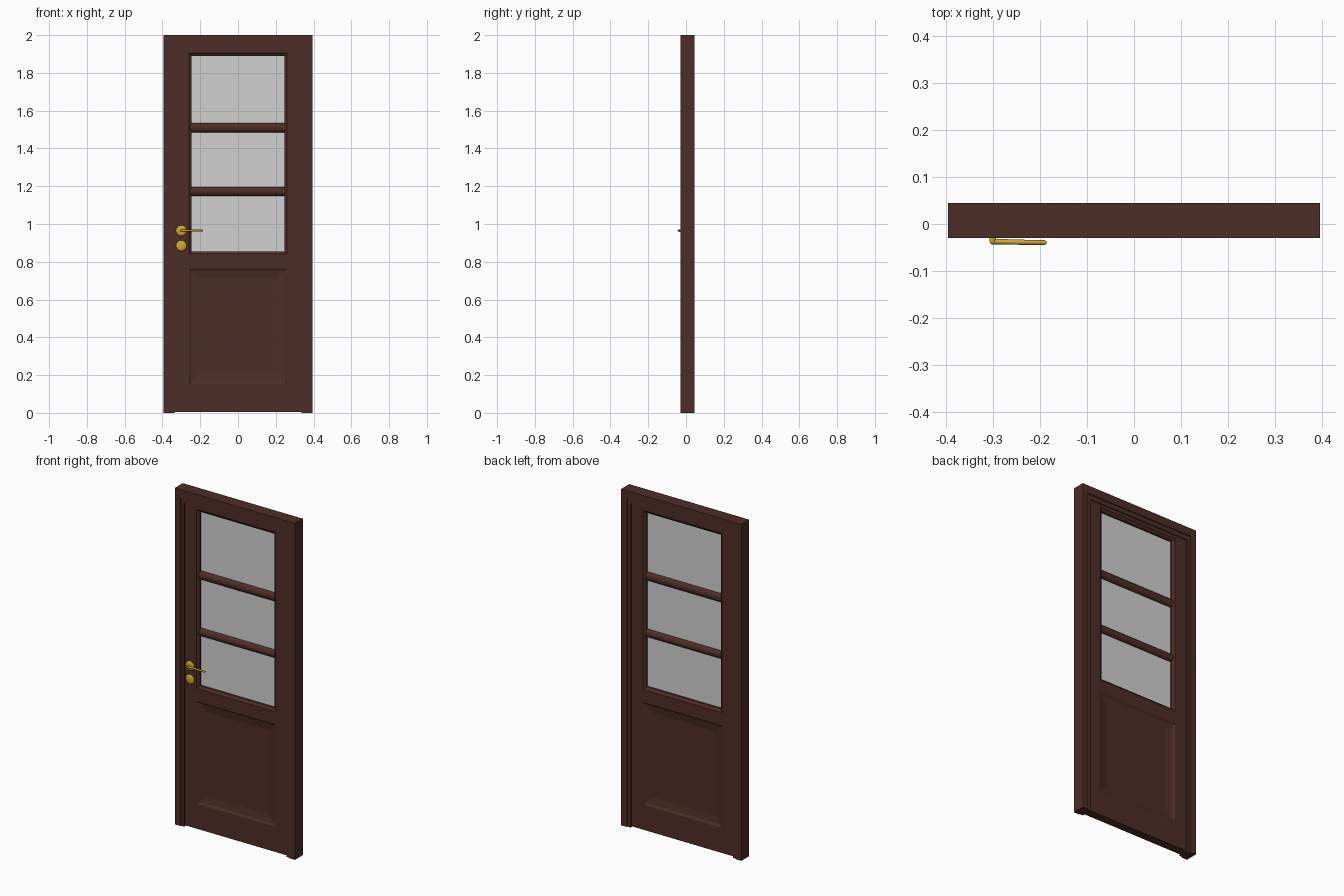
import bpy
import bmesh
from math import radians, pi
from mathutils import Matrix, Vector

if "Cube" in bpy.data.objects:
    bpy.data.objects.remove(bpy.data.objects["Cube"], do_unlink=True)

MID = 0.0075          # centre plane of the door leaf
HALF = 0.0255         # half thickness of the leaf


def material(name, rgb, metallic=0.0):
    mat = bpy.data.materials.new(name)
    mat.use_nodes = True
    mat.diffuse_color = (*rgb, 1)
    bsdf = mat.node_tree.nodes["Principled BSDF"]
    bsdf.inputs["Base Color"].default_value = (*rgb, 1)
    bsdf.inputs["Metallic"].default_value = metallic
    bsdf.inputs["Roughness"].default_value = 0.6
    return mat


WOOD = material("dark brown wood", (0.076, 0.027, 0.019))
GLASS = material("frosted grey glass", (0.64, 0.64, 0.64))
BRASS = material("yellow brass", (0.63, 0.38, 0.025))


def finish(name, bm, mat, smooth=False):
    bmesh.ops.recalc_face_normals(bm, faces=bm.faces)
    mesh = bpy.data.meshes.new(name)
    bm.to_mesh(mesh)
    bm.free()
    mesh.materials.append(mat)
    obj = bpy.data.objects.new(name, mesh)
    bpy.context.collection.objects.link(obj)
    if smooth:
        bpy.ops.object.select_all(action='DESELECT')
        obj.select_set(True)
        bpy.context.view_layer.objects.active = obj
        bpy.ops.object.shade_smooth_by_angle(angle=radians(40))
    return obj


def box(name, x0, x1, z0, z1, half_y, mat):
    bm = bmesh.new()
    centre = Vector(((x0 + x1) / 2, MID, (z0 + z1) / 2))
    size = (x1 - x0, 2 * half_y, z1 - z0)
    bmesh.ops.create_cube(bm, size=1, matrix=Matrix.LocRotScale(centre, None, size))
    return finish(name, bm, mat)


def loft(bm, rings, closed=True):
    """Join rows of points with quads."""
    rows = [[bm.verts.new(p) for p in ring] for ring in rings]
    n = len(rows[0])
    for a, b in zip(rows, rows[1:]):
        for i in range(n if closed else n - 1):
            j = (i + 1) % n
            bm.faces.new((a[i], a[j], b[j], b[i]))
    return rows


def moulding(name, half_x, z0, z1, steps, fill):
    """Rectangular stepped recess; steps are (inset, depth)."""
    for label, side in (("front", -1), ("back", 1)):
        bm = bmesh.new()
        rings = []
        for inset, depth in steps:
            x, y = half_x - inset, MID + side * (HALF - depth)
            a, b = z0 + inset, z1 - inset
            rings.append([(-x, y, a), (x, y, a), (x, y, b), (-x, y, b)])
        rows = loft(bm, rings)
        if fill:
            bm.faces.new(rows[-1])
        obj = finish(label + "_" + name, bm, WOOD)
        # open shells: make the normals point out of the leaf
        total = sum(p.normal.y * p.area for p in obj.data.polygons)
        if total * side < 0:
            obj.data.flip_normals()


# Door frame: stepped section swept round three sides with mitred corners
front = [(0, -0.03), (0.037, -0.03), (0.037, -0.024), (0.058, -0.024)]
section = front + [(u, 2 * MID - y) for u, y in reversed(front)]
bm = bmesh.new()
rings = []
for side, top in ((-1, False), (-1, True), (1, True), (1, False)):
    rings.append([(side * (0.395 - u), y, 2 - 1.3 * u if top else 0)
                  for u, y in section])
rows = loft(bm, rings)
bm.faces.new(rows[0])
bm.faces.new(rows[-1])
finish("door_frame", bm, WOOD)

# Door leaf: two stiles and three rails
OPEN_X = 0.26
for label, side in (("right", -1), ("left", 1)):
    xs = sorted((side * OPEN_X, side * 0.345))
    box(label + "_stile", xs[0], xs[1], 0.006, 1.94, HALF, WOOD)
for label, z0, z1 in (("bottom", 0.006, 0.155), ("middle", 0.765, 0.84),
                      ("top", 1.905, 1.94)):
    box(label + "_rail", -OPEN_X, OPEN_X, z0, z1, HALF, WOOD)

# Sunken lower panel and window moulding on both faces
moulding("lower_panel", OPEN_X, 0.155, 0.765,
         [(0, 0), (0.012, 0.008), (0.055, 0.015)], True)
moulding("window_moulding", OPEN_X, 0.84, 1.905,
         [(0, 0), (0.007, 0.006), (0.015, 0.011), (0.015, HALF - 0.002)], False)

# Glass pane behind the bars
box("glass_pane", -0.25, 0.25, 0.845, 1.9, 0.003, GLASS)

# Rounded glazing bars
for label, z, half_z in (("upper", 1.51, 0.026), ("lower", 1.172, 0.024)):
    bm = bmesh.new()
    bmesh.ops.create_cone(
        bm, cap_ends=True, segments=16, radius1=1, radius2=1, depth=0.5,
        matrix=Matrix.Translation((0, MID, z))
        @ Matrix.Diagonal((1, 0.023, half_z, 1)) @ Matrix.Rotation(pi / 2, 4, 'Y'))
    finish(label + "_glazing_bar", bm, WOOD, True)


def turned(name, x, z, profile):
    """Round part about the y axis; profile is (radius, y)."""
    bm = bmesh.new()
    n = 32
    rings = []
    for r, y in profile:
        rings.append([Matrix.Rotation(2 * pi * i / n, 3, 'Y') @ Vector((r, 0, 0))
                      + Vector((x, y, z)) for i in range(n)])
    rows = loft(bm, rings)
    bm.faces.new(rows[0])
    bm.faces.new(rows[-1])
    finish(name, bm, BRASS, True)


# Handle: two roses, spindle and lever
HANDLE_X, HANDLE_Z = -0.3, 0.965
rose = [(0.028, -0.017), (0.028, -0.023), (0.024, -0.027), (0.015, -0.029)]
turned("handle_rose", HANDLE_X, HANDLE_Z, rose)
turned("lock_rose", HANDLE_X, 0.885, rose)
turned("handle_spindle", HANDLE_X, HANDLE_Z, [(0.007, -0.027), (0.007, -0.038)])

bm = bmesh.new()
rings = []
for x, y, r in ((-0.306, -0.037, 0.003), (-0.302, -0.037, 0.006),
                (-0.25, -0.0385, 0.0055), (-0.19, -0.0395, 0.005),
                (-0.186, -0.0395, 0.003)):
    rings.append([Matrix.Rotation(2 * pi * i / 12, 3, 'X') @ Vector((0, r, 0))
                  + Vector((x, y, HANDLE_Z)) for i in range(12)])
rows = loft(bm, rings)
bm.faces.new(rows[0])
bm.faces.new(rows[-1])
finish("handle_lever", bm, BRASS, True)
